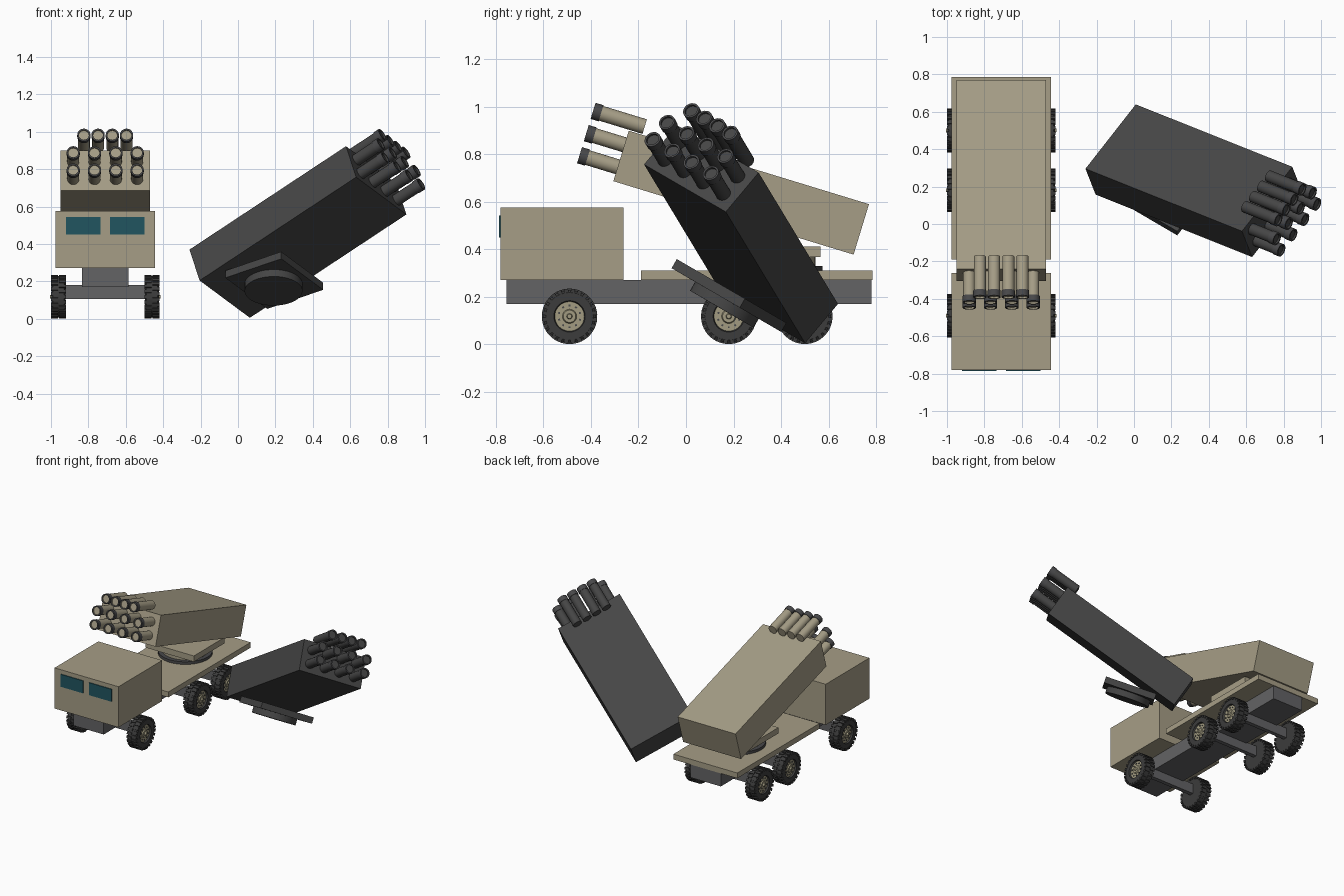
import bpy, bmesh, math
from mathutils import Matrix, Vector

cube = bpy.data.objects.get("Cube")
if cube:
    bpy.data.objects.remove(cube, do_unlink=True)


def material(name, r, g, b):
    m = bpy.data.materials.new(name)
    m.use_nodes = True
    m.diffuse_color = (r, g, b, 1)
    bsdf = next(n for n in m.node_tree.nodes if n.type == 'BSDF_PRINCIPLED')
    bsdf.inputs["Base Color"].default_value = (r, g, b, 1)
    return m


TAN = material("sand_paint", .38, .34, .24)
CHARCOAL = material("charcoal_paint", .06, .06, .06)
GREY = material("chassis_grey", .125, .125, .13)
RUBBER = material("tyre_rubber", .045, .045, .045)
STEEL = material("dark_steel", .065, .065, .068)
GLASS = material("teal_glass", .015, .09, .115)
HUB = material("hub_sand", .36, .33, .22)


def make(name, bm, mats, matrix=Matrix(), smooth=False):
    bmesh.ops.recalc_face_normals(bm, faces=bm.faces)
    me = bpy.data.meshes.new(name)
    bm.to_mesh(me)
    bm.free()
    for m in mats:
        me.materials.append(m)
    ob = bpy.data.objects.new(name, me)
    bpy.context.collection.objects.link(ob)
    ob.matrix_world = matrix
    if smooth:
        bpy.ops.object.select_all(action='DESELECT')
        ob.select_set(True)
        bpy.context.view_layer.objects.active = ob
        bpy.ops.object.shade_smooth_by_angle(angle=math.radians(35))
    return ob


def add_box(bm, lo, hi, turn=Matrix(), index=0):
    lo, hi = Vector(lo), Vector(hi)
    mat = turn @ Matrix.Translation((lo + hi) / 2) @ Matrix.Diagonal((*(hi - lo), 1))
    verts = bmesh.ops.create_cube(bm, size=1, matrix=mat)['verts']
    for f in {f for v in verts for f in v.link_faces}:
        f.material_index = index


def box(name, lo, hi, mat, matrix=Matrix()):
    bm = bmesh.new()
    add_box(bm, lo, hi)
    return make(name, bm, [mat], matrix)


def add_lathe(bm, profile, sides, centre=(0, 0, 0), index=lambda i: 0):
    """Spin (radius, along) pairs about the X axis and close both ends."""
    rings = []
    for r, x in profile:
        ring = []
        for k in range(sides):
            a = math.tau * k / sides
            ring.append(bm.verts.new(Vector(centre) + Vector((x, r * math.cos(a), r * math.sin(a)))))
        rings.append(ring)
    for i in range(len(rings) - 1):
        for k in range(sides):
            n = (k + 1) % sides
            f = bm.faces.new((rings[i][k], rings[i][n], rings[i + 1][n], rings[i + 1][k]))
            f.material_index = index(i)
    bm.faces.new(rings[0]).material_index = index(0)
    bm.faces.new(rings[-1]).material_index = index(len(rings) - 1)


def disc(name, centre, radius, height, mat, matrix=Matrix(), sides=40):
    bm = bmesh.new()
    add_lathe(bm, [(radius, 0), (radius, height)], sides)
    up = Matrix.Translation(centre) @ Matrix.Rotation(-math.pi / 2, 4, 'Y')
    return make(name, bm, [mat], matrix @ up, True)


# Truck body
CX = -.71
box("chassis", (CX - .125, -.755, .17), (CX + .125, .78, .27), GREY)
box("cab", (CX - .265, -.78, .27), (CX + .265, -.262, .575), TAN)
box("bed", (CX - .265, -.19, .27), (CX + .265, .785, .31), TAN)
for side, x in (("right", -.92), ("left", -.685)):
    box(side + "_window", (x, -.786, .45), (x + .185, -.779, .543), GLASS)
disc("turntable_ring", (CX, .39, .31), .185, .02, STEEL)

# Wheels: tyre with tread lugs, recessed hub, bolts and axle cap
bm = bmesh.new()
add_lathe(bm, [(.1, -.038), (.111, -.03), (.111, .03), (.1, .038), (.066, .038), (.062, .026),
               (.03, .026), (.026, .034), (.012, .034), (.009, .046)], 36,
          index=lambda i: 1 if i >= 5 else 0)
for k in range(24):
    turn = Matrix.Rotation(math.tau * k / 24, 4, 'X')
    add_box(bm, (-.04, -.009, .1), (-.003, .009, .1165), turn)
    turn = Matrix.Rotation(math.tau * (k + .5) / 24, 4, 'X')
    add_box(bm, (.003, -.009, .1), (.04, .009, .1165), turn)
for k in range(10):
    turn = Matrix.Rotation(math.tau * k / 10, 4, 'X')
    add_box(bm, (.02, -.004, .042), (.031, .004, .05), turn, 2)
wheel = make("front_left_wheel", bm, [RUBBER, HUB, STEEL], smooth=True)
for side, x, spin in (("left", CX + .25, 0), ("right", CX - .25, math.pi)):
    for place, y in (("front", -.49), ("middle", .18), ("rear", .5)):
        ob = wheel
        if (side, place) != ("left", "front"):
            ob = wheel.copy()
            ob.name = place + "_" + side + "_wheel"
            bpy.context.collection.objects.link(ob)
        ob.matrix_world = Matrix.Translation((x, y, .118)) @ Matrix.Rotation(spin, 4, 'Z')
for place, y in (("front", -.49), ("middle", .18), ("rear", .5)):
    box(place + "_axle", (CX - .22, y - .015, .105), (CX + .22, y + .015, .18), GREY)


def frame(across, muzzle, origin):
    """Launcher frame: X across, -Y to the muzzle, origin at the rear top edge."""
    u = Vector(muzzle).normalized()
    w = Vector(across)
    w = (w - u * w.dot(u)).normalized()
    m = Matrix((w, -u, u.cross(w))).transposed().to_4x4()
    m.translation = origin
    return m


tilt = math.radians(17)
MOUNTED = frame((1, 0, 0), (0, -math.cos(tilt), math.sin(tilt)), (CX, .77, .59))
LOOSE = frame((.562, .718, -.416), (.792, -.316, .523), (-.125, .4675, .27))


def launcher(prefix, paint, tip, pose):
    # Tilted pod with its flat base plate and round pivot
    box(prefix + "_pod", (-.24, -1.057, -.222), (.24, 0, 0), paint, pose)
    level = pose @ MOUNTED.inverted()
    box(prefix + "_base_plate", (CX - .2, .205, .368), (CX + .2, .566, .412), paint, level)
    disc(prefix + "_pivot", (CX, .39, .325), .155, .045, paint, level)
    # Three rows of four tubes with collared muzzles
    along = pose @ Matrix.Rotation(-math.pi / 2, 4, 'Z')
    bm = bmesh.new()
    for height, pitch in ((.036, .076), (-.062, .114), (-.159, .114)):
        for k in range(4):
            # The lathe axis X points to the muzzle, so across becomes Y
            add_lathe(bm, [(.032, .998), (.032, 1.19), (.0355, 1.19), (.0355, 1.225),
                           (.027, 1.225), (.027, 1.215)], 20,
                      (0, (k - 1.5) * pitch, height), lambda i: 1 if 1 <= i <= 3 else 0)
    make(prefix + "_tubes", bm, [paint, tip], along, True)


launcher("mounted_launcher", TAN, STEEL, MOUNTED)
launcher("loose_launcher", CHARCOAL, STEEL, LOOSE)
